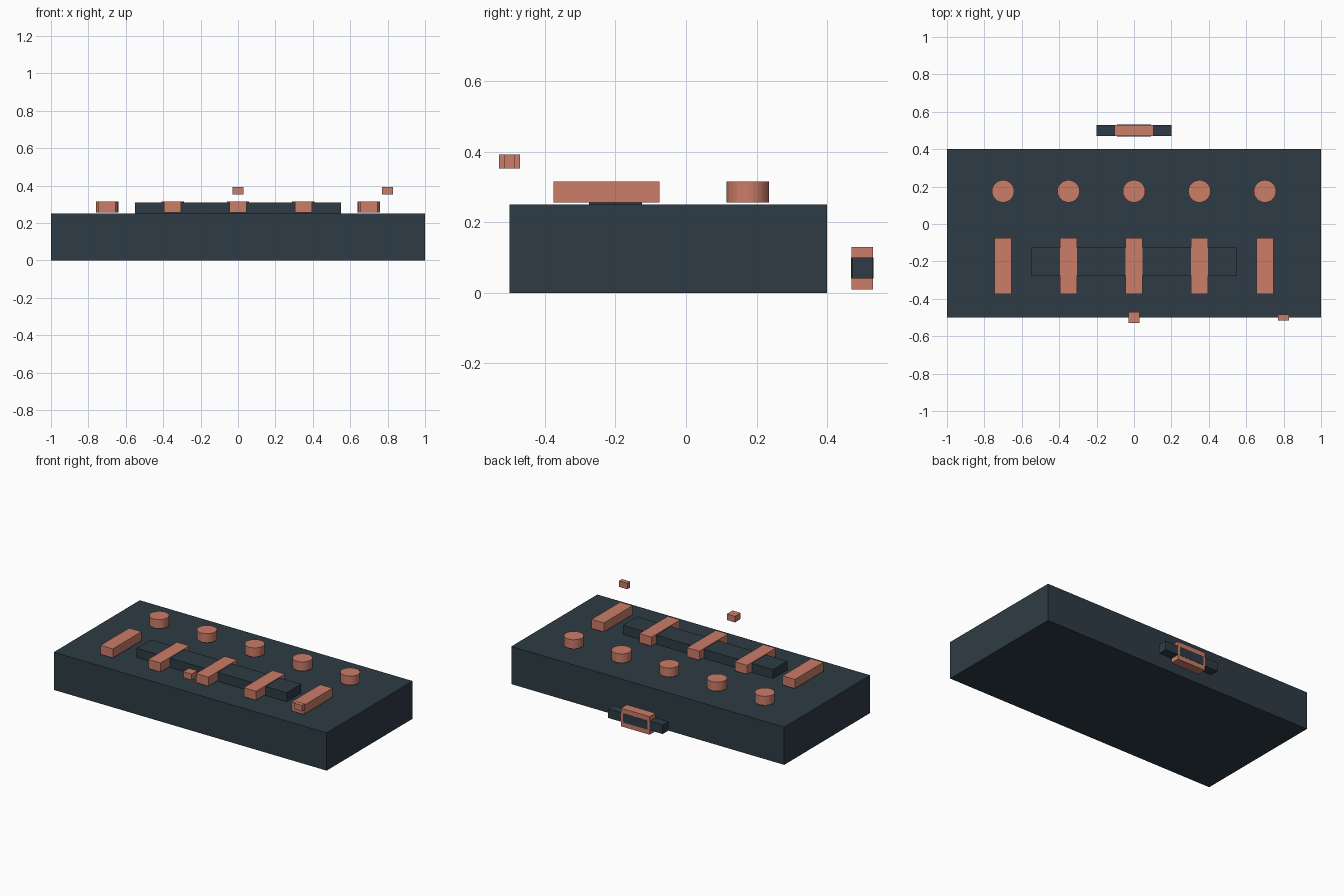
import bpy
import bmesh
from mathutils import Matrix, Vector

if "Cube" in bpy.data.objects:
    bpy.data.objects.remove(bpy.data.objects["Cube"], do_unlink=True)


def make_material(name, color):
    mat = bpy.data.materials.new(name)
    mat.use_nodes = True
    mat.diffuse_color = color
    mat.node_tree.nodes["Principled BSDF"].inputs["Base Color"].default_value = color
    return mat


SLATE = make_material("slate blue", (0.027, 0.044, 0.058, 1))
CORAL = make_material("coral", (0.60, 0.205, 0.14, 1))


def add_object(name, bm, material, location):
    mesh = bpy.data.meshes.new(name)
    bm.to_mesh(mesh)
    bm.free()
    mesh.materials.append(material)
    obj = bpy.data.objects.new(name, mesh)
    obj.location = location
    bpy.context.collection.objects.link(obj)
    return obj


def box(name, center, size, material):
    bm = bmesh.new()
    bmesh.ops.create_cube(bm, size=1, matrix=Matrix.Diagonal(Vector(size)).to_4x4())
    return add_object(name, bm, material, center)


def disc(name, center, radius, height, material):
    bm = bmesh.new()
    bmesh.ops.create_cone(bm, cap_ends=True, segments=24, radius1=radius,
                          radius2=radius, depth=height)
    return add_object(name, bm, material, center)


# Main slab and the raised rail on its top
box("body", (0, -0.05, 0.125), (2, 0.9, 0.25), SLATE)
box("top_rail", (0, -0.2, 0.28), (1.1, 0.15, 0.06), SLATE)

# Five columns, each with a slider in front and a round button behind
for i in range(5):
    x = (i - 2) * 0.35
    box(f"slider_{i + 1}", (x, -0.225, 0.286), (0.09, 0.3, 0.06), CORAL)
    disc(f"button_{i + 1}", (x, 0.175, 0.286), 0.06, 0.06, CORAL)

# Small blocks floating above the front edge
box("center_marker", (0, -0.5, 0.372), (0.06, 0.06, 0.04), CORAL)
box("side_marker", (0.8, -0.5, 0.372), (0.06, 0.03, 0.04), CORAL)

# Connector behind the slab: a bar through a taller block
box("connector_bar", (0, 0.5, 0.07), (0.4, 0.06, 0.06), SLATE)
box("connector_block", (0, 0.5, 0.07), (0.21, 0.061, 0.12), CORAL)
for side, name in ((-1, "inner"), (1, "outer")):
    box(f"connector_{name}_panel", (0, 0.5 + side * 0.03, 0.07),
        (0.18, 0.004, 0.06), SLATE)
